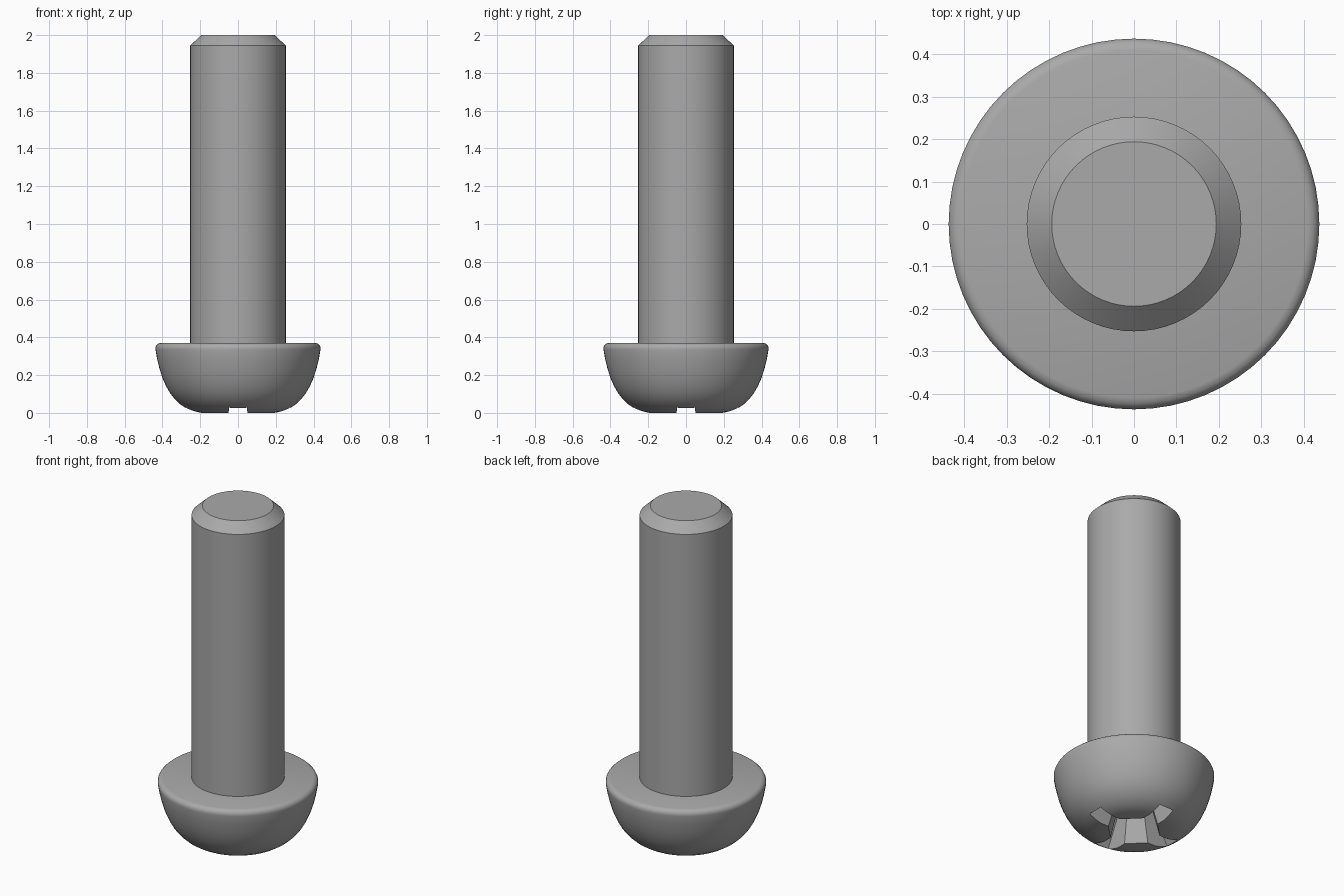
import bpy, bmesh, math

if "Cube" in bpy.data.objects:
    bpy.data.objects.remove(bpy.data.objects["Cube"])

SEGMENTS = 64
steel = bpy.data.materials.new("grey steel")
steel.diffuse_color = (0.4, 0.4, 0.4, 1)
steel.use_nodes = True
steel.node_tree.nodes["Principled BSDF"].inputs["Base Color"].default_value = steel.diffuse_color


def make_object(name, bm):
    bmesh.ops.recalc_face_normals(bm, faces=bm.faces)
    mesh = bpy.data.meshes.new(name)
    bm.to_mesh(mesh)
    bm.free()
    mesh.materials.append(steel)
    obj = bpy.data.objects.new(name, mesh)
    bpy.context.collection.objects.link(obj)
    return obj


def loft(name, rings):
    """Closed solid through rings of points with equal counts."""
    bm = bmesh.new()
    loops = [[bm.verts.new(p) for p in ring] for ring in rings]
    n = len(loops[0])
    for a, b in zip(loops, loops[1:]):
        for i in range(n):
            j = (i + 1) % n
            bm.faces.new((a[i], a[j], b[j], b[i]))
    bm.faces.new(loops[0])
    bm.faces.new(loops[-1])
    return make_object(name, bm)


def circle(r, z):
    return [(r * math.cos(math.tau * i / SEGMENTS),
             r * math.sin(math.tau * i / SEGMENTS), z) for i in range(SEGMENTS)]


def cross(reach, half, corner, z):
    """Cross outline with chamfered inner corners."""
    pts = []
    for k in range(4):
        c, s = round(math.cos(k * math.pi / 2)), round(math.sin(k * math.pi / 2))
        for x, y in ((corner, -half), (reach, -half), (reach, half), (corner, half)):
            pts.append((x * c - y * s, x * s + y * c, z))
    return pts


# Pan head: flat bottom, domed side, small rounded upper rim
profile = [(0.20, 0.0), (0.235, 0.008), (0.27, 0.022), (0.305, 0.045),
           (0.335, 0.073), (0.36, 0.105), (0.38, 0.14), (0.40, 0.185),
           (0.416, 0.235), (0.428, 0.285), (0.437, 0.335), (0.437, 0.347),
           (0.432, 0.358), (0.423, 0.366), (0.41, 0.37)]
head = loft("screw_head", [circle(r, z) for r, z in profile])

# Tapered cross recess cut into the head
cutter = loft("recess_cutter", [cross(0.305, 0.052, 0.145, -0.02),
                                cross(0.15, 0.027, 0.085, 0.22)])
cutter.hide_render = True
cutter.hide_viewport = True
cut = head.modifiers.new("cross recess", "BOOLEAN")
cut.operation = "DIFFERENCE"
cut.solver = "EXACT"
cut.object = cutter

# Shank with a chamfered tip
shank = loft("shank", [circle(0.253, 0.33), circle(0.253, 1.945), circle(0.194, 2.0)])

# Apply the cut, drop the cutter, then shade smooth with sharp edges kept
bpy.ops.object.select_all(action="DESELECT")
bpy.context.view_layer.objects.active = head
head.select_set(True)
bpy.ops.object.modifier_apply(modifier=cut.name)
bpy.data.objects.remove(cutter)
shank.select_set(True)
bpy.ops.object.shade_smooth_by_angle(angle=math.radians(30))
